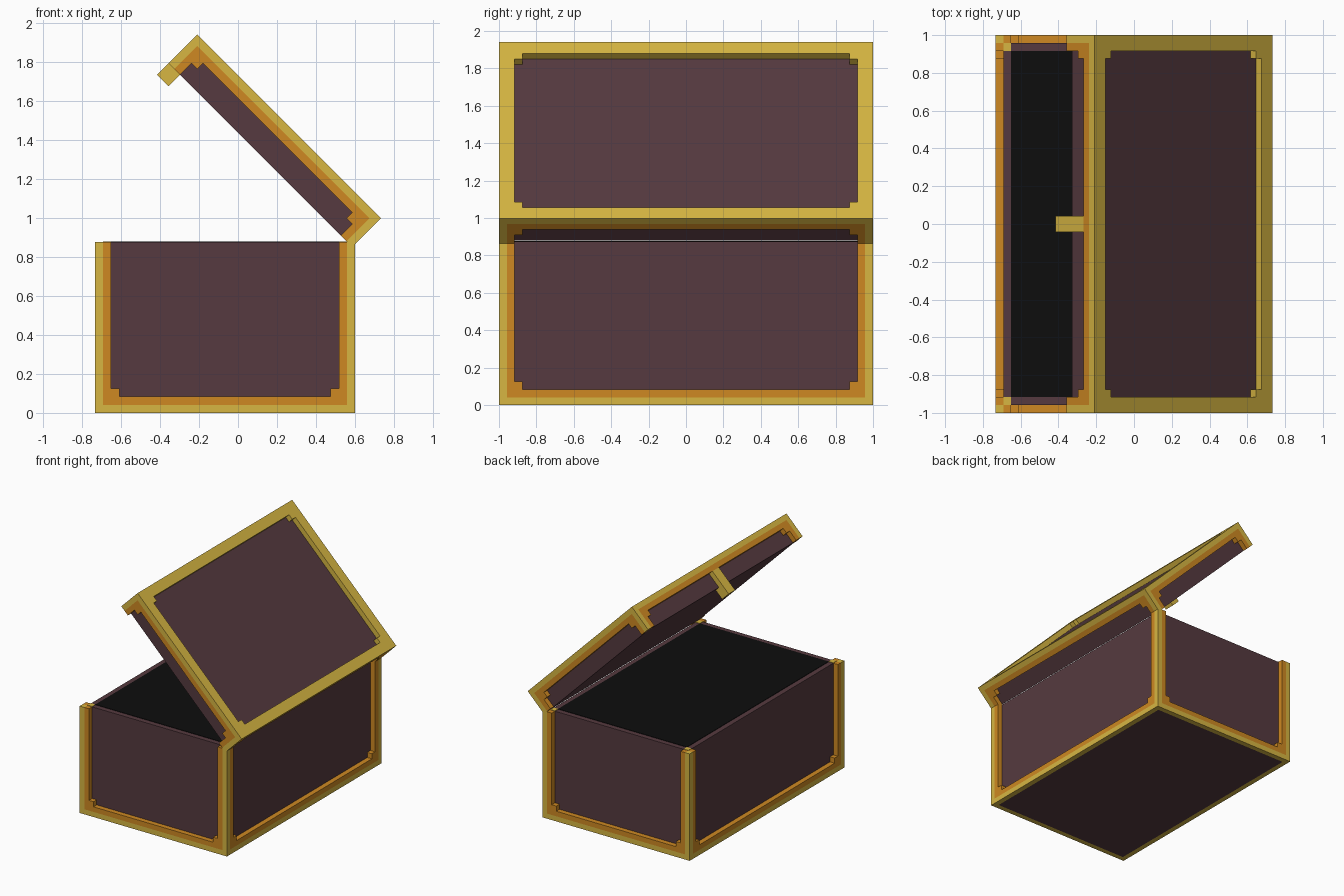
import bpy, bmesh, math
from mathutils import Vector

if "Cube" in bpy.data.objects:
    bpy.data.objects.remove(bpy.data.objects["Cube"])

V = 1 / 24            # grid unit
W, D = 32, 24         # width, half depth, in units
BODY_H, LID_H = 21, 5


def material(name, rgb):
    m = bpy.data.materials.new(name)
    m.diffuse_color = (*rgb, 1)
    m.use_nodes = True
    m.node_tree.nodes["Principled BSDF"].inputs["Base Color"].default_value = m.diffuse_color
    return m


gold = material("gold", (0.68, 0.47, 0.055))
orange = material("orange gold", (0.62, 0.25, 0.016))
wood = material("dark plum wood", (0.092, 0.042, 0.05))
black = material("black", (0.004, 0.004, 0.004))


def blocks(name, boxes, mat, parent):
    """One object made of boxes (x0, x1, y0, y1, z0, z1) in grid units."""
    bm = bmesh.new()
    for x0, x1, y0, y1, z0, z1 in boxes:
        size = Vector((x1 - x0, y1 - y0, z1 - z0)) * V
        mid = Vector((x0 + x1, y0 + y1, z0 + z1)) * V / 2
        for v in bmesh.ops.create_cube(bm, size=1)["verts"]:
            v.co = v.co * size + mid
    me = bpy.data.meshes.new(name)
    bm.to_mesh(me)
    bm.free()
    me.materials.append(mat)
    ob = bpy.data.objects.new(name, me)
    bpy.context.collection.objects.link(ob)
    ob.parent = parent
    return ob


def mirrored(boxes):
    """Repeat boxes in all four corners (x about zero, y about zero)."""
    out = []
    for sx in (-1, 1):
        for sy in (-1, 1):
            for x0, x1, y0, y1, z0, z1 in boxes:
                xs, ys = sorted((sx * x0, sx * x1)), sorted((sy * y0, sy * y1))
                out.append((*xs, *ys, z0, z1))
    return out


def trim(name, h, flip, parent):
    """Gold edge bars and corner posts with orange inner steps on four sides."""
    H = W / 2

    def z(a, b):
        return (h - b, h - a) if flip else (a, b)

    edges = [(0, H - 1, D - 1, D, *z(0, 1)), (H - 1, H, 0, D - 1, *z(0, 1)),
             (H - 1, H, D - 1, D, *z(0, h))]
    steps = [(0, H - 1, D - 1, D, *z(1, 2)), (H - 1, H, 0, D - 1, *z(1, 2)),
             (H - 2, H - 1, D - 1, D, *z(2, h)), (H - 1, H, D - 2, D - 1, *z(2, h)),
             (H - 3, H - 2, D - 1, D, *z(2, 3)), (H - 1, H, D - 3, D - 2, *z(2, 3))]
    blocks(name + "_edges", mirrored(edges), gold, parent)
    blocks(name + "_inner_steps", mirrored(steps), orange, parent)


# Pivots: chest body upright, lid hinged open at 45 degrees
half = W * V / 2
body = bpy.data.objects.new("chest_body", None)
lid = bpy.data.objects.new("chest_lid", None)
for e in (body, lid):
    bpy.context.collection.objects.link(e)
    e.hide_render = True
body.location = (-0.7335 + half, 0, 0)
c = math.sqrt(0.5)
hinge = Vector((0.7335 - LID_H * V * c, 0, 0.997 - LID_H * V * c))
lid.location = hinge + Vector((-half * c, 0, half * c))
lid.rotation_euler = (0, math.radians(45), 0)

# Body: panels, trim and dark opening
blocks("body_panels", [(-15, 15, -23, 23, 0, BODY_H)], wood, body)
trim("body", BODY_H, False, body)
blocks("dark_opening", [(-14, 14, -22, 22, BODY_H - 0.1, BODY_H + 0.08)], black, body)
blocks("post_caps", mirrored([(14, 15, 22, 23, BODY_H - 0.1, BODY_H + 0.08)]), gold, body)

# Lid: panels, trim and recessed top frame
blocks("lid_panels", [(-15, 15, -23, 23, 0, LID_H - 1)], wood, lid)
trim("lid", LID_H, True, lid)
blocks("lid_top_frame", mirrored([(0, 15, 22, 23, 4, 5), (14, 15, 0, 22, 4, 5),
                                  (13, 14, 21, 22, 4, 5)]), gold, lid)

# Clasp on the lid's front edge
blocks("clasp", [(-16, -15, -1, 1, -2, 3), (-15, -14, -1, 1, -2, 0)], gold, lid)
